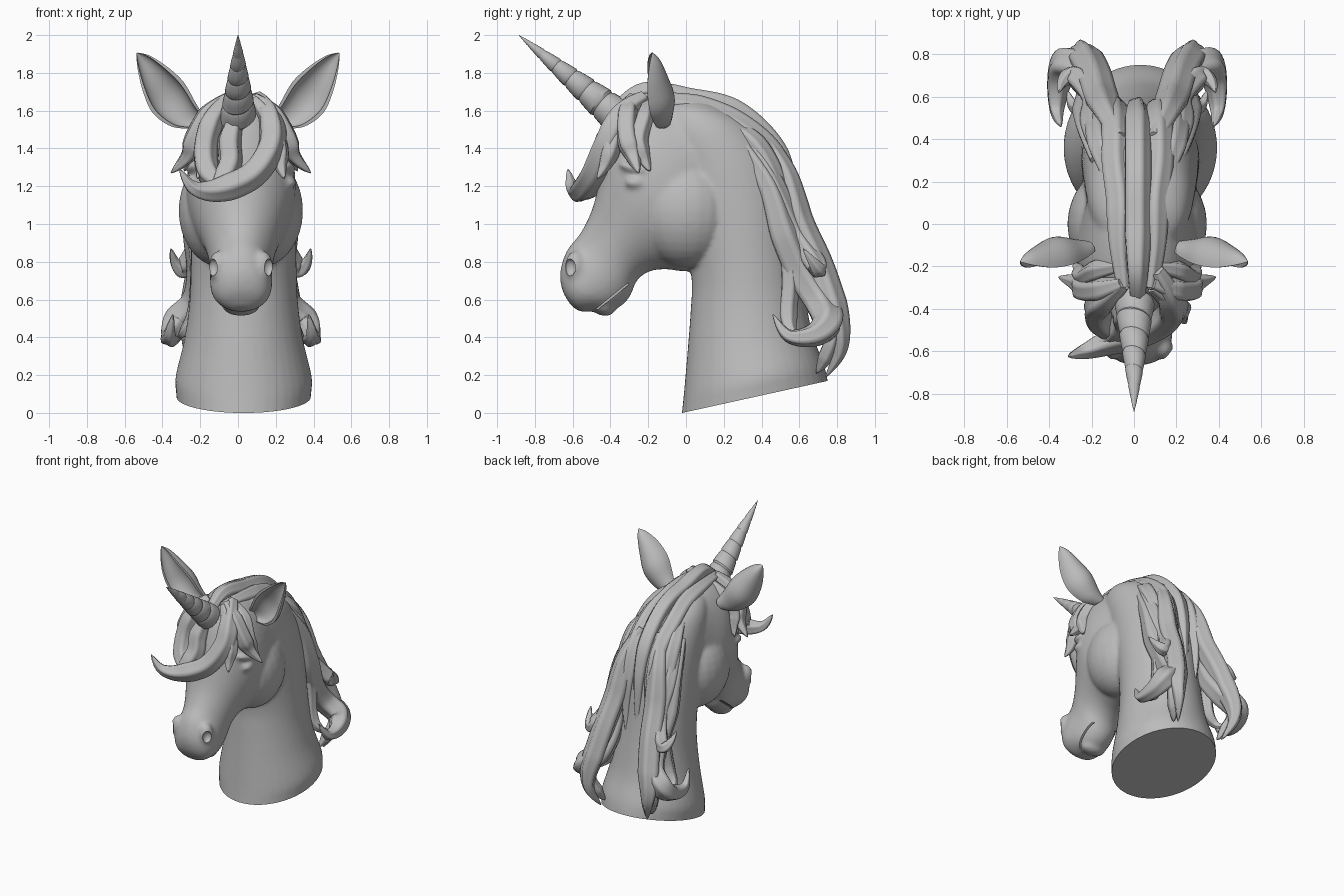
import bpy, bmesh, math
from mathutils import Vector, Matrix

cube = bpy.data.objects.get("Cube")
if cube:
    bpy.data.objects.remove(cube)

MID = 0.015          # the sculpt sits slightly off the centre line
grey = bpy.data.materials.new("plain grey")
grey.use_nodes = True
grey.diffuse_color = (0.5, 0.5, 0.5, 1)
grey.node_tree.nodes["Principled BSDF"].inputs["Base Color"].default_value = grey.diffuse_color


def spline(keys, steps):
    """Smooth curve through tuples of any length."""
    out = []
    last = len(keys) - 1
    for i in range(last):
        window = [keys[min(max(i + k, 0), last)] for k in (-1, 0, 1, 2)]
        for s in range(steps):
            t = s / steps
            out.append(tuple(
                b + t * (c - a + t * (2 * a - 5 * b + 4 * c - d + t * (3 * (b - c) + d - a))) / 2
                for a, b, c, d in zip(*window)))
    return out + [tuple(keys[-1])]


def finish(name, bm, angle=60):
    bmesh.ops.recalc_face_normals(bm, faces=bm.faces)
    mesh = bpy.data.meshes.new(name)
    bm.to_mesh(mesh)
    bm.free()
    mesh.materials.append(grey)
    obj = bpy.data.objects.new(name, mesh)
    bpy.context.collection.objects.link(obj)
    for o in bpy.context.selected_objects:
        o.select_set(False)
    obj.select_set(True)
    bpy.context.view_layer.objects.active = obj
    bpy.ops.object.shade_smooth_by_angle(angle=math.radians(angle))
    return obj


def skin(bm, rings):
    """Bridge a row of equal rings and cap both ends."""
    rows = [[bm.verts.new(p) for p in ring] for ring in rings]
    n = len(rows[0])
    for a, b in zip(rows, rows[1:]):
        for i in range(n):
            bm.faces.new((a[i], a[(i + 1) % n], b[(i + 1) % n], b[i]))
    bm.faces.new(rows[0])
    bm.faces.new(rows[-1])


def circle(n):
    return [(math.cos(k * math.tau / n), math.sin(k * math.tau / n)) for k in range(n)]


def profile_loft(bm, centre, stations):
    """Stations: front y, z, back y, z, half width."""
    rings = []
    for fy, fz, by, bz, w in spline(stations, 4):
        rings.append([(centre + w * s, (fy + by) / 2 + (fy - by) / 2 * c,
                       (fz + bz) / 2 + (fz - bz) / 2 * c) for c, s in circle(40)])
    skin(bm, rings)


def ball(bm, centre, size, tilt=0):
    mat = (Matrix.Translation(centre) @ Matrix.Rotation(tilt, 4, 'X')
           @ Matrix.Diagonal((*size, 1)))
    bmesh.ops.create_uvsphere(bm, u_segments=24, v_segments=16, radius=1, matrix=mat)


def strand(name, points, radius, mirrored=False):
    """Tapering ribbed lock of hair."""
    for side in ((1, -1) if mirrored else (1,)):
        path = [Vector((MID + side * x, y, z)) for x, y, z in spline(points, 7)]
        rings, normal = [], Vector((1, 0.3, 0.2))
        for i, p in enumerate(path):
            t = i / (len(path) - 1)
            along = (path[min(i + 1, len(path) - 1)] - path[max(i - 1, 0)]).normalized()
            normal = (normal - along * normal.dot(along)).normalized()
            other = along.cross(normal)
            r = radius * (0.5 + 0.5 * min(1, t * 4)) * max(0.04, min(1, (1 - t) * 2.6) ** 0.8)
            rings.append([p + (normal * c + other * s) * r * (1 + 0.12 * math.cos(5 * math.atan2(s, c)))
                          for c, s in circle(20)])
        bm = bmesh.new()
        skin(bm, rings)
        finish(name + ("_right" if side < 0 else "_left" if mirrored else ""), bm)


# Head and neck, fused into one skin
bm = bmesh.new()
profile_loft(bm, .03, [
    (-.03, -.06, .76, .12, .35), (-.02, .02, .745, .2, .358), (-.01, .12, .725, .27, .36),
    (.01, .35, .67, .42, .315),
    (.025, .55, .63, .62, .287), (.03, .7, .6, .82, .28), (0, .9, .58, 1.02, .278),
    (-.05, 1.1, .55, 1.22, .272), (-.1, 1.3, .49, 1.37, .262), (-.16, 1.48, .37, 1.52, .24),
    (-.14, 1.6, .24, 1.6, .19), (-.08, 1.66, .14, 1.65, .1)])
profile_loft(bm, .017, [
    (.05, 1.65, .28, 1.2, .22), (-.12, 1.69, .2, .95, .255), (-.27, 1.67, .12, .79, .285),
    (-.37, 1.55, 0, .75, .285), (-.42, 1.4, -.1, .76, .26), (-.46, 1.22, -.19, .75, .22),
    (-.5, 1.07, -.26, .7, .185), (-.56, .95, -.3, .61, .165), (-.63, .86, -.37, .55, .165),
    (-.665, .75, -.46, .54, .155), (-.655, .65, -.54, .535, .11), (-.61, .57, -.57, .54, .04)])
ball(bm, (MID, -.44, .565), (.1, .07, .05), -.3)                             # lower lip
for side in (1, -1):
    ball(bm, (MID + side * .1, .0, 1.07), (.23, .27, .3))                    # cheek
    ball(bm, (MID + side * .25, -.265, 1.22), (.045, .06, .035))             # eye
    ball(bm, (MID + side * .22, -.25, 1.29), (.07, .11, .035), -.25)         # brow
    ball(bm, (MID + side * .115, -.585, .775), (.055, .055, .085))           # nostril rim
body = finish("head_and_neck", bm)
remesh = body.modifiers.new("fuse", 'REMESH')
remesh.mode, remesh.voxel_size, remesh.use_smooth_shade = 'VOXEL', 0.013, True
smooth = body.modifiers.new("soften", 'SMOOTH')
smooth.factor, smooth.iterations = 0.5, 10

# Nostril hollows and the mouth line on each side
bm = bmesh.new()
for side in (1, -1):
    ball(bm, (MID + side * .15, -.615, .77), (.032, .035, .045))
    bmesh.ops.create_cube(bm, size=1, matrix=Matrix.Translation((MID + side * .16, -.39, .615))
                          @ Matrix.Rotation(.68, 4, 'X') @ Matrix.Diagonal((.16, .22, .01, 1)))
cutter = finish("face_cutter", bm)
cutter.hide_render = True
cut = body.modifiers.new("carve", 'BOOLEAN')
cut.operation, cut.object = 'DIFFERENCE', cutter
bpy.context.view_layer.update()
carved = body.evaluated_get(bpy.context.evaluated_depsgraph_get()).to_mesh()
bm = bmesh.new()
bm.from_mesh(carved)
bpy.data.objects.remove(cutter)
bpy.data.objects.remove(body)

# Slanted flat base
bmesh.ops.bisect_plane(bm, geom=bm.verts[:] + bm.edges[:] + bm.faces[:],
                       plane_co=(0, -.02, 0), plane_no=(0, -.22, 1), clear_inner=True)
bmesh.ops.holes_fill(bm, edges=[e for e in bm.edges if e.is_boundary])
finish("head_and_neck", bm, 45)

# Horn with stepped rings
base, tip = Vector((0, -.355, 1.565)), Vector((0, -.885, 2))
axis = (tip - base).normalized()
up = axis.cross(Vector((1, 0, 0)))
rings = []
for i in range(7):
    for f, swell in ((0, .93), (.12, 1.04), (.5, 1.03), (.9, 1)):
        t = 1 - (1 - (i + f) / 7) ** 1.15
        r = .095 * (1 - t) ** .85 * swell
        rings.append([base.lerp(tip, t) + Vector((1, 0, 0)) * c * r + up * s * r
                      + axis * c * r * .2 for c, s in circle(24)])
rings.append([tip + Vector((c, 0, s)) * .002 for c, s in circle(24)])
bm = bmesh.new()
skin(bm, rings)
finish("horn", bm, 35)

# Cupped ears: rim line x, y, z, half width, depth
ear = [(.22, -.13, 1.54, .05, .05), (.29, -.16, 1.58, .09, .09), (.37, -.19, 1.67, .115, .13),
       (.44, -.205, 1.77, .09, .11), (.5, -.195, 1.86, .045, .06), (.535, -.18, 1.905, .004, .005)]
for side, label in ((1, "left"), (-1, "right")):
    rings = []
    for x, y, z, w, d in spline(ear, 5):
        outer = [(c, s) for c, s in circle(32) if s > -.01]
        inner = [(c * .82, s * .62) for c, s in reversed(outer)]
        rings.append([(side * (x + .72 * w * c), y + d * s, z - .7 * w * c)
                      for c, s in outer + inner])
    bm = bmesh.new()
    skin(bm, rings)
    finish("ear_" + label, bm)

# Mane along the crest and down the back of the neck
strand("crest_lock", [(0, -.36, 1.62), (0, -.22, 1.7), (0, 0, 1.66), (0, .25, 1.6),
                      (0, .45, 1.42), (0, .54, 1.2), (0, .57, .95), (0, .58, .7)], .06)
strand("inner_lock", [(.06, -.3, 1.65), (.08, -.1, 1.64), (.08, .1, 1.6), (.1, .28, 1.52),
                      (.1, .45, 1.37), (.1, .54, 1.15), (.1, .57, .9), (.08, .59, .66)], .065, True)
strand("crown_lock", [(.12, .2, 1.53), (.16, .33, 1.45), (.18, .43, 1.31), (.18, .5, 1.1),
                      (.17, .54, .85), (.14, .57, .7)], .06, True)
strand("hooked_lock", [(.13, .24, 1.5), (.19, .38, 1.36), (.21, .49, 1.15), (.2, .58, .95),
                       (.26, .67, .81), (.31, .7, .76), (.35, .67, .8), (.37, .62, .87)], .055, True)
strand("long_lock", [(.08, .4, 1.47), (.14, .52, 1.27), (.17, .59, 1.02), (.2, .69, .8),
                     (.23, .755, .62), (.26, .805, .45), (.25, .81, .32), (.2, .74, .19)], .075, True)
strand("curled_lock", [(.18, .3, 1.42), (.22, .44, 1.2), (.22, .52, .95), (.2, .61, .74),
                       (.23, .71, .58), (.33, .75, .48), (.37, .67, .41), (.38, .54, .41),
                       (.36, .46, .52)], .08, True)
strand("side_lock", [(.19, .44, 1.2), (.22, .53, .9), (.22, .55, .7), (.24, .54, .52),
                     (.3, .56, .43), (.33, .63, .4)], .045, True)
strand("tail_lock", [(.27, .78, .5), (.27, .77, .38), (.23, .73, .28), (.2, .69, .21)], .04, True)

# Forelock
strand("sweeping_forelock", [(.09, -.22, 1.67), (.15, -.34, 1.58), (.16, -.42, 1.42),
                             (.06, -.49, 1.26), (-.12, -.55, 1.18), (-.25, -.6, 1.19),
                             (-.325, -.625, 1.29)], .068)
strand("right_forelock", [(-.06, -.28, 1.67), (-.15, -.36, 1.55), (-.19, -.4, 1.4),
                          (-.17, -.46, 1.27), (-.08, -.53, 1.2), (.02, -.52, 1.2)], .06)
strand("middle_forelock", [(-.01, -.36, 1.6), (-.06, -.42, 1.45), (-.06, -.46, 1.32),
                           (-.12, -.53, 1.21), (-.2, -.56, 1.2)], .06)
strand("temple_lock", [(.07, -.28, 1.67), (.17, -.31, 1.58), (.24, -.31, 1.46),
                       (.28, -.28, 1.36), (.37, -.25, 1.27)], .055, True)
strand("cheek_lock", [(.08, -.2, 1.65), (.19, -.22, 1.56), (.25, -.25, 1.44),
                      (.27, -.22, 1.34), (.3, -.19, 1.28)], .045, True)
strand("brow_lock", [(.07, -.3, 1.66), (.15, -.36, 1.55), (.2, -.39, 1.42),
                     (.21, -.43, 1.31), (.23, -.47, 1.24)], .045, True)
